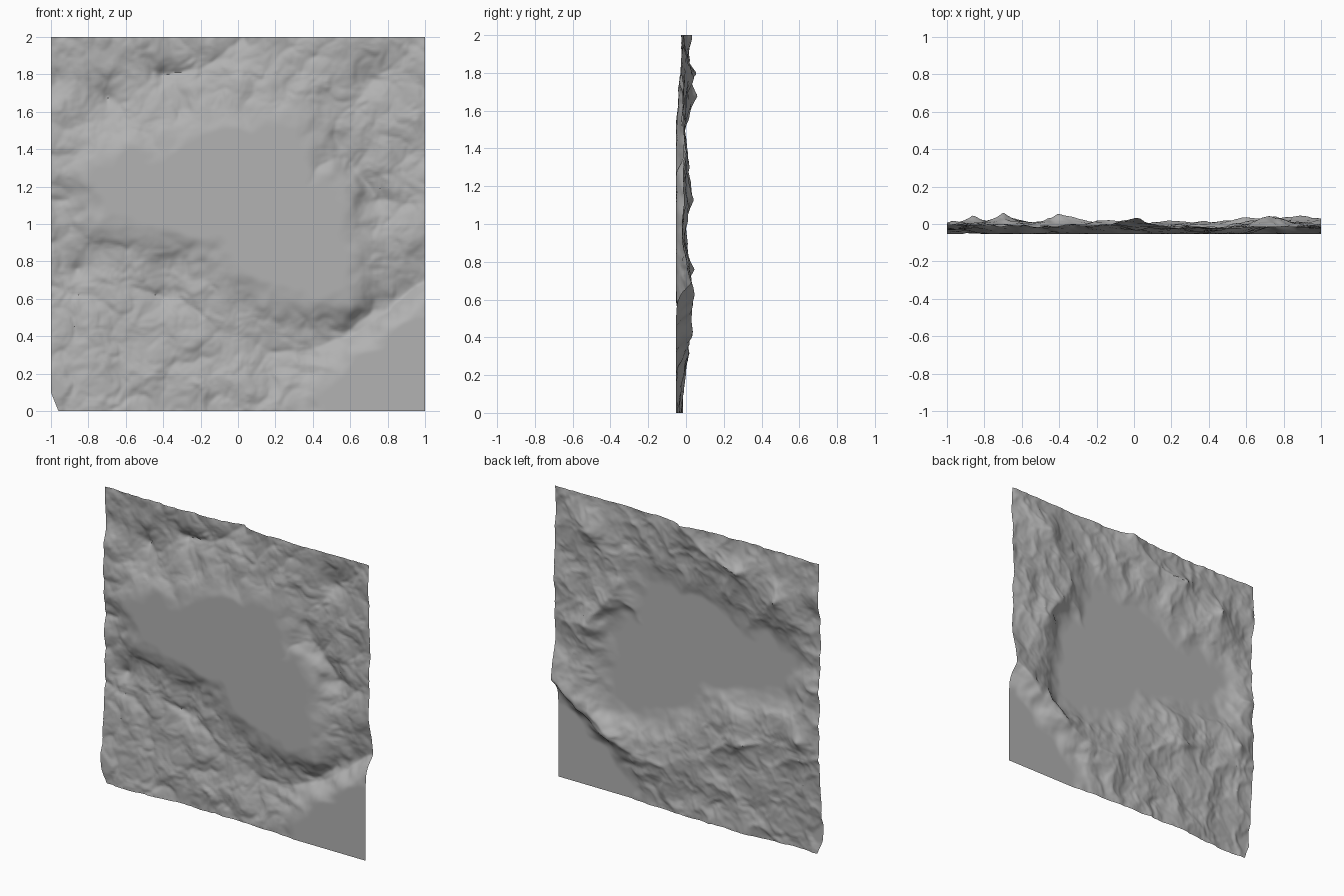
import bpy, bmesh, math
from mathutils import Vector, noise

if "Cube" in bpy.data.objects:
    bpy.data.objects.remove(bpy.data.objects["Cube"])

N = 190          # grid resolution
FLOOR = -0.053   # level of the flat basins (relief rises towards +y)

# Pointed summits: x, z, height
PEAKS = [
    (-0.40, 1.79, .056), (-0.70, 1.68, .058), (0.03, 2.00, .036), (-0.86, .78, .060),
    (-0.40, .60, .034), (-0.95, 1.12, .016), (0.75, 1.12, .034), (0.72, 1.78, .040),
    (0.57, 1.36, .018), (-0.97, 1.78, .012), (-0.40, .76, .016), (0.93, 1.37, .012),
]
# Crest lines: x, z, height, with the fall-off width of each
RIDGES = [
    (.16, [(-.1, .42, -.01), (.07, .38, 0), (.2, .31, .014), (.4, .34, .008), (.6, .41, .038),
           (.75, .49, .056), (.9, .63, .045), (1.0, .71, .032)]),
    (.11, [(-.4, 1.79, .045), (-.2, 1.82, .012), (.03, 2, .034)]),
    (.11, [(-.74, 1.8, .01), (-.7, 1.68, .045), (-.6, 1.6, .0)]),
    (.11, [(-.5, .52, .0), (-.4, .6, .025), (-.4, .78, .01), (-.2, .84, -.02)]),
    (.11, [(.4, 1.36, -.01), (.57, 1.36, .015), (.75, 1.12, .025), (.95, 1.1, 0)]),
    (.12, [(.62, 1.65, .0), (.72, 1.78, .03), (.92, 1.92, .0)]),
]
# General lie of the land: x, z, height
SLOPES = [
    (-1, 2, -.005), (-.7, 1.95, -.012), (-.3, 1.97, .0), (.3, 1.95, -.024), (.6, 1.97, -.03),
    (1, 2, -.024), (.2, 1.72, -.03), (-.1, 1.7, -.026), (.5, 1.6, -.026), (1, 1.62, -.024),
    (-.9, 1.45, -.028), (-.55, 1.5, -.028), (.95, .95, -.022), (.7, .8, -.026),
    (-1, .92, -.012), (-.65, .7, -.014), (-.2, .75, -.02), (-1, .5, -.024), (-.7, .4, -.022),
    (-.95, .1, -.05), (-.5, .12, -.022), (-.15, .2, -.024), (.1, .05, -.037), (.3, .2, -.032),
    (-.7, .02, -.042),
]
BASIN = [(-.74, 1.3), (-.6, 1.36), (-.4, 1.3), (-.3, 1.44), (-.1, 1.5), (.28, 1.52), (.35, 1.42),
         (.34, 1.2), (.48, 1.2), (.54, 1.0), (.55, .85), (.58, .66), (.42, .62), (.2, .66),
         (.05, .76), (-.1, .89), (-.3, .96), (-.58, 1.03), (-.7, 1.05), (-.74, 1.15)]
CORNER = [(1.1, .56), (.9, .46), (.72, .32), (.55, .2), (.42, -.05), (1.1, -.05)]


def to_segment(x, z, a, b):
    """Distance to a segment and the position along it."""
    dx, dz = b[0] - a[0], b[1] - a[1]
    t = max(0, min(1, ((x - a[0]) * dx + (z - a[1]) * dz) / (dx * dx + dz * dz)))
    return math.hypot(x - a[0] - t * dx, z - a[1] - t * dz), t


def outside_distance(x, z, poly):
    """Distance to an outline, zero inside it."""
    inside, best = False, 9.0
    for i, b in enumerate(poly):
        a = poly[i - 1]
        if (a[1] > z) != (b[1] > z) and x < (b[0] - a[0]) * (z - a[1]) / (b[1] - a[1]) + a[0]:
            inside = not inside
        best = min(best, to_segment(x, z, a, b)[0])
    return 0.0 if inside else best


def smooth(t):
    t = max(0, min(1, t))
    return t * t * (3 - 2 * t)


def gullies(p):
    """Crisp crests and hollows, from wide to narrow."""
    total, size = 0.0, 1.0
    for i in range(4):
        total += size * (0.28 - abs(noise.noise(p)))
        p = p * 2.1 + Vector((5.2, 1.3, 2.7))
        size *= 0.43
    return total


def height(x, z):
    p = Vector((x, z, 3.7))
    # Warp positions so that shores and crests look eroded
    wx = x + 0.06 * noise.noise(p * 6) + 0.02 * noise.noise(p * 15)
    wz = z + 0.06 * noise.noise(p * 6 + Vector((9, 4, 1))) + 0.02 * noise.noise(p * 15 + Vector((3, 8, 1)))
    mx, mz = x + (wx - x) * 0.35, z + (wz - z) * 0.35
    total = weight = 0.0
    for px, pz, ph in SLOPES + PEAKS:
        w = 1 / ((wx - px) ** 2 + (wz - pz) ** 2 + 0.004) ** 1.6
        total += w * min(ph, -0.014)
        weight += w
    base = h = total / weight
    for px, pz, ph in PEAKS:
        d = math.hypot(mx - px, mz - pz)
        h = max(h, base + (ph - base) * math.exp(-d / 0.105))
    for width, line in RIDGES:
        for a, b in zip(line, line[1:]):
            d, t = to_segment(mx, mz, a, b)
            top = a[2] + t * (b[2] - a[2])
            h = max(h, base + (top - base) * math.exp(-d / width))
    # Flatten into the basins, with gullies running down the slopes
    m = min(smooth(outside_distance(wx, wz, BASIN) / 0.21),
            smooth(outside_distance(wx, wz, CORNER) / 0.2))
    detail = gullies(Vector((wx * 4.2, wz * 4.2, 1.5))) * 0.032 - 0.004
    return max(FLOOR, FLOOR + (h + detail - FLOOR) * m)


# Terrain sheet standing upright in the xz plane
bm = bmesh.new()
bmesh.ops.create_grid(bm, x_segments=N, y_segments=N, size=1)
for v in bm.verts:
    x, z = v.co.x, v.co.y + 1
    v.co = (x, height(x, z), z)

# Clipped lower left corner
bmesh.ops.bisect_plane(bm, geom=bm.verts[:] + bm.edges[:] + bm.faces[:],
                       plane_co=(-1, 0, 0.1), plane_no=(-0.1, 0, -0.04), clear_outer=True)
bm.normal_update()
if sum(f.normal.y for f in bm.faces) < 0:
    bmesh.ops.reverse_faces(bm, faces=bm.faces[:])
mesh = bpy.data.meshes.new("terrain")
bm.to_mesh(mesh)
bm.free()

# Dark grey rock
rock = bpy.data.materials.new("rock")
rock.diffuse_color = (0.446, 0.446, 0.446, 1)
rock.use_nodes = True
rock.node_tree.nodes["Principled BSDF"].inputs["Base Color"].default_value = rock.diffuse_color
mesh.materials.append(rock)

terrain = bpy.data.objects.new("terrain", mesh)
bpy.context.collection.objects.link(terrain)
bpy.context.view_layer.objects.active = terrain
terrain.select_set(True)
bpy.ops.object.shade_smooth_by_angle(angle=math.radians(40))
